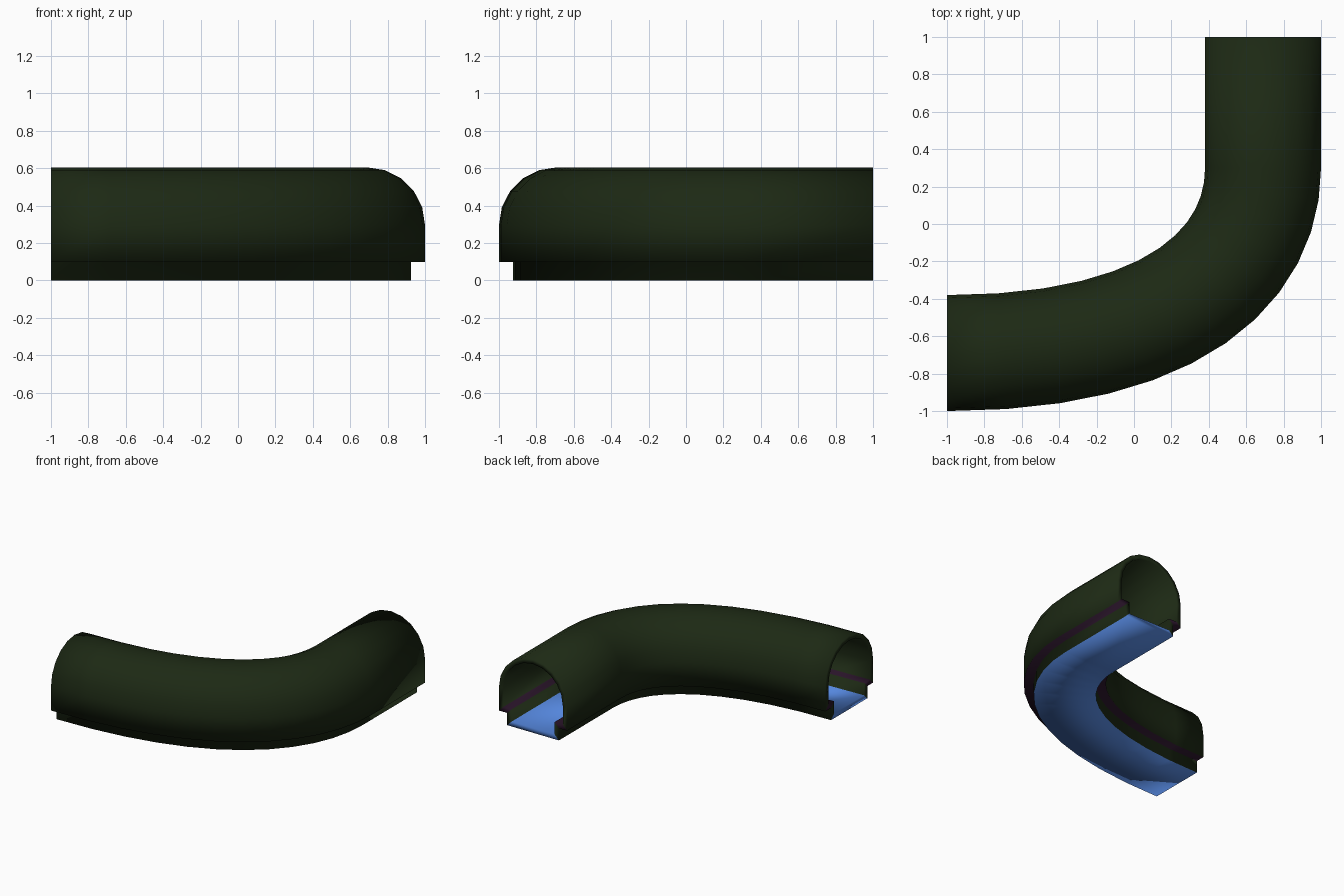
import bpy, math
from mathutils import Vector

if "Cube" in bpy.data.objects:
    bpy.data.objects.remove(bpy.data.objects["Cube"])

HALF, FOOT, LEDGE, SPRING, WALL = 0.31, 0.235, 0.10, 0.295, 0.04


def material(name, color):
    m = bpy.data.materials.new(name)
    m.diffuse_color = (*color, 1)
    m.use_nodes = True
    m.node_tree.nodes["Principled BSDF"].inputs["Base Color"].default_value = m.diffuse_color
    return m


# Closed cross-section: floor, foot, ledge, then a ten-sided arch (w = sideways, z = up)
def section(inset):
    r, f = HALF - inset, FOOT - inset
    pts = [(-f, inset), (f, inset), (f, LEDGE + inset), (r, LEDGE + inset)]
    pts += [(r * math.cos(math.pi * i / 10), SPRING + r * math.sin(math.pi * i / 10)) for i in range(11)]
    return pts + [(-r, LEDGE + inset), (-f, LEDGE + inset)]


# Path: a Bezier bend followed by a short straight run
P = [Vector(p) for p in ((-1, -0.69), (0.25, -0.69), (0.69, -0.2), (0.69, 0.3))]
path = []
for i in range(13):
    t = i / 12
    u = 1 - t
    pos = u**3 * P[0] + 3 * u * u * t * P[1] + 3 * u * t * t * P[2] + t**3 * P[3]
    tan = u * u * (P[1] - P[0]) + 2 * u * t * (P[2] - P[1]) + t * t * (P[3] - P[2])
    path.append((pos, tan.normalized()))
path.append((Vector((0.69, 1.0)), Vector((0, 1))))

outer, inner = section(0), section(WALL)
n = len(outer)
verts = []
for pos, tan in path:
    side = Vector((tan.y, -tan.x))
    for w, z in outer + inner:
        p = pos + side * w
        verts.append((p.x, p.y, z))

# Material slot of each section edge: 0 shell, 1 ledge, 2 floor
slot = [0] * n
slot[0] = 2
slot[2] = slot[n - 2] = 1

faces, mats = [], []
for k in range(len(path) - 1):
    a, b = k * 2 * n, (k + 1) * 2 * n
    for j in range(n):
        q = (j + 1) % n
        faces += [(a + j, a + q, b + q, b + j), (a + n + q, a + n + j, b + n + j, b + n + q)]
        mats += [slot[j]] * 2
# End rims joining the outer and inner skins
e = (len(path) - 1) * 2 * n
for j in range(n):
    q = (j + 1) % n
    faces += [(q, j, n + j, n + q), (e + j, e + q, e + n + q, e + n + j)]
    mats += [slot[j]] * 2

mesh = bpy.data.meshes.new("curved_tunnel")
mesh.from_pydata(verts, [], faces)
for m in (material("dark_green", (0.012, 0.022, 0.007)),
          material("dark_purple", (0.022, 0.007, 0.022)),
          material("floor_blue", (0.09, 0.24, 0.72))):
    mesh.materials.append(m)
for poly, m in zip(mesh.polygons, mats):
    poly.material_index = m
    poly.use_smooth = True
mesh.update()
tunnel = bpy.data.objects.new("curved_tunnel", mesh)
bpy.context.collection.objects.link(tunnel)
